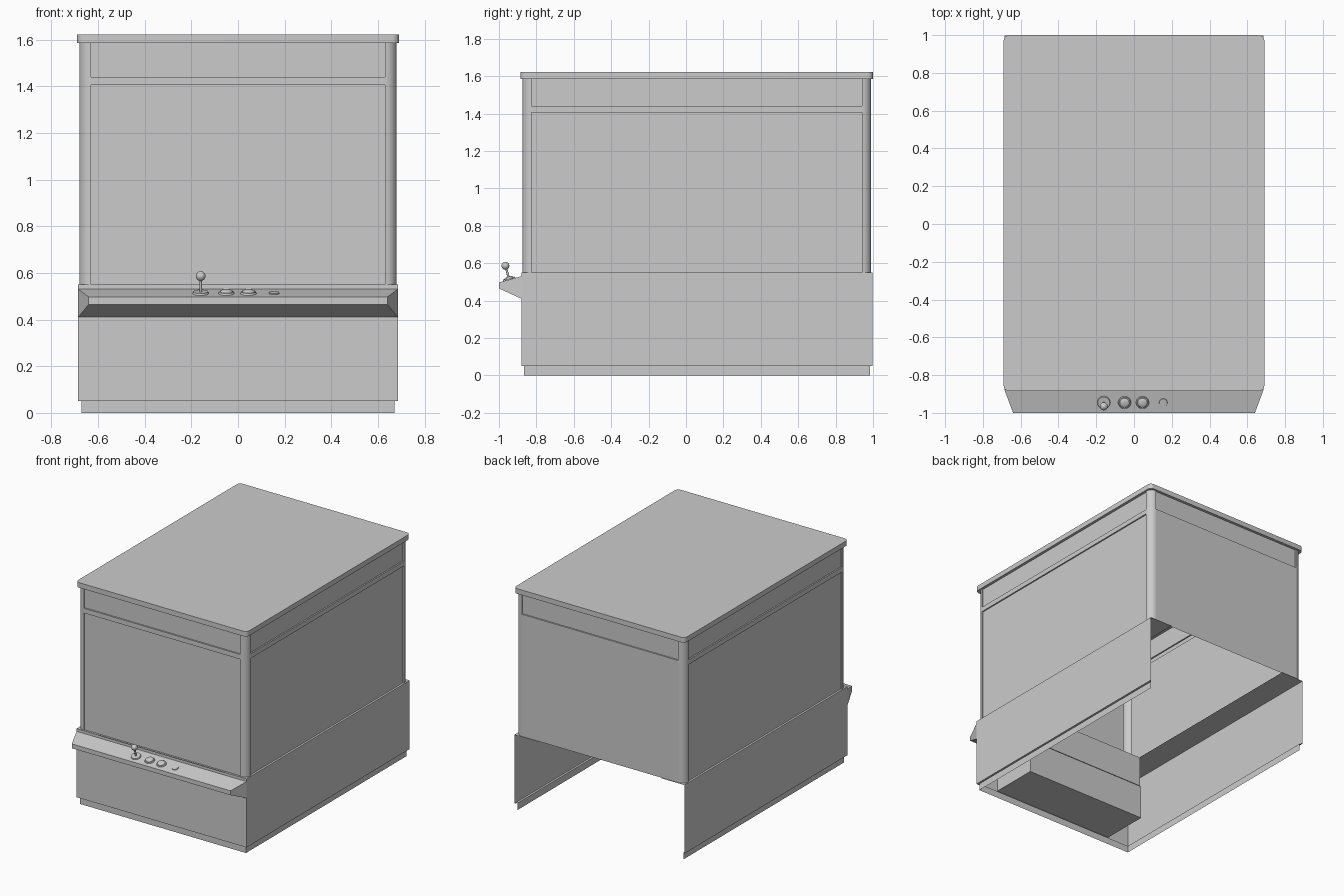
import bpy, math
from mathutils import Vector, Matrix

if "Cube" in bpy.data.objects:
    bpy.data.objects.remove(bpy.data.objects["Cube"])

Z_DECK, Z_TOP = 0.55, 1.585          # counter height, underside of the lid
HX, HY, CY, R = 0.68, 0.9325, 0.0575, 0.05   # upper cabinet half sizes, centre y, corner radius


def mesh_object(name, verts, faces, smooth=False):
    me = bpy.data.meshes.new(name)
    me.from_pydata([tuple(v) for v in verts], [], faces)
    me.update()
    ob = bpy.data.objects.new(name, me)
    bpy.context.collection.objects.link(ob)
    if smooth:
        smooth_object(ob)
    return ob


def smooth_object(ob):
    bpy.ops.object.select_all(action='DESELECT')
    ob.select_set(True)
    bpy.context.view_layer.objects.active = ob
    bpy.ops.object.shade_smooth_by_angle(angle=math.radians(35))


def strip(name, rows, smooth=False):
    """Skin a grid of points given as equal-length rows."""
    n = len(rows[0])
    faces = [(r * n + i, r * n + i + 1, (r + 1) * n + i + 1, (r + 1) * n + i)
             for r in range(len(rows) - 1) for i in range(n - 1)]
    return mesh_object(name, [p for row in rows for p in row], faces, smooth)


def box(name, x0, x1, y0, y1, z0, z1):
    bpy.ops.mesh.primitive_cube_add(size=1, location=((x0 + x1) / 2, (y0 + y1) / 2, (z0 + z1) / 2))
    ob = bpy.context.object
    ob.name = name
    ob.scale = (x1 - x0, y1 - y0, z1 - z0)
    return ob


# Base skirt with recessed plinth: a U-shaped sheet, open at the back
rows = []
for off, z in ((0.015, 0), (0.015, 0.05), (0, 0.05), (0, Z_DECK)):
    x, yf, yb = 0.685 - off, -0.88 + off, 0.998 - off
    rows.append([(-x, yb, z), (-x, yf, z), (x, yf, z), (x, yb, z)])
strip("base_skirt", rows)

# Counter ledges under the upper cabinet
for s, side in ((-1, "left"), (1, "right")):
    a, b = sorted((s * 0.685, s * 0.5))
    mesh_object("ledge_" + side, [(a, -0.88, Z_DECK), (b, -0.88, Z_DECK), (b, 0.998, Z_DECK), (a, 0.998, Z_DECK)],
                [(0, 1, 2, 3)])

# Inner housing behind the front of the base
box("inner_housing_lower", -0.5, 0.5, -0.875, -0.52, 0.06, 0.31)
box("inner_housing_upper", -0.5, 0.5, -0.875, -0.53, 0.32, 0.545)


# Rounded corner posts
for name, sx, sy in (("front_left", -1, -1), ("front_right", 1, -1), ("back_right", 1, 1), ("back_left", -1, 1)):
    arc = []
    for i in range(9):
        t = math.pi / 2 * i / 8
        arc.append((sx * (HX - R + R * math.cos(t)), CY + sy * (HY - R + R * math.sin(t))))
    if sx * sy < 0:
        arc.reverse()
    strip(name + "_post", [[(x, y, z) for x, y in arc] for z in (Z_DECK, Z_TOP)], smooth=True)


def wall(name, angle, half, dist, bands):
    """Upper wall made of horizontal bands; each band is (z0, z1, recess depth)."""
    rot = Matrix.Rotation(angle, 3, 'Z')
    verts, faces = [], []
    h = half - R
    for z0, z1, d in bands:
        corners = ((-h, z0), (h, z0), (h, z1), (-h, z1))
        k = len(verts)
        for depth in (0, d):
            for u, z in corners:
                verts.append(rot @ Vector((u, -dist + depth, z)) + Vector((0, CY, 0)))
        faces.append((k + 4, k + 5, k + 6, k + 7))
        if d:
            faces += [(k + i, k + (i + 1) % 4, k + 4 + (i + 1) % 4, k + 4 + i) for i in range(4)]
    mesh_object(name, verts, faces)


# Window walls and back wall with recessed header panels
WINDOW = ((Z_DECK, 1.405, 0.01), (1.405, 1.44, 0), (1.44, Z_TOP, 0.01))
BACK = ((Z_DECK, 1.44, 0), (1.44, Z_TOP, 0.01))
wall("front_window_wall", 0, HX, HY, WINDOW)
wall("right_window_wall", math.pi / 2, HY, HX, WINDOW)
wall("back_wall", math.pi, HX, HY, BACK)
wall("left_window_wall", -math.pi / 2, HY, HX, WINDOW)

# Lid with rounded corners
outline = []
for q, (sx, sy) in enumerate(((1, 1), (-1, 1), (-1, -1), (1, -1))):
    for i in range(7):
        t = math.pi / 2 * (q + i / 6)
        outline.append((sx * 0.66 + 0.03 * math.cos(t), 0.0575 + sy * 0.9125 + 0.03 * math.sin(t)))
n = len(outline)
faces = [(i, (i + 1) % n, n + (i + 1) % n, n + i) for i in range(n)]
faces += [tuple(range(n, 2 * n)), tuple(reversed(range(n)))]
mesh_object("lid", [(x, y, z) for z in (Z_TOP, 1.622) for x, y in outline], faces, smooth=True)

# Control panel: tapered wedge on the front
ring = []
for y, x, z0, z1 in ((-1.0, 0.64, 0.465, 0.497), (-0.88, 0.685, 0.41, 0.53)):
    ring += [(-x, y, z0), (x, y, z0), (x, y, z1), (-x, y, z1)]
mesh_object("control_panel", ring, [(0, 1, 2, 3), (7, 6, 5, 4)] +
            [(i, i + 4, (i + 1) % 4 + 4, (i + 1) % 4) for i in range(4)])

# Joystick and buttons stand square to the sloping panel
SLOPE = math.atan2(0.033, 0.12)
TILT = Matrix.Rotation(SLOPE, 3, 'X')


def on_panel(x, height):
    y = -0.945
    return Vector((x, y, 0.53 + (y + 0.88) * 0.275)) + TILT @ Vector((0, 0, height))


def disc(name, x, r1, r2, h0, h1):
    bpy.ops.mesh.primitive_cone_add(vertices=24, radius1=r1, radius2=r2, depth=h1 - h0,
                                    location=on_panel(x, (h0 + h1) / 2), rotation=(SLOPE, 0, 0))
    bpy.context.object.name = name
    smooth_object(bpy.context.object)


def ball(name, x, r, height, flat=1.0):
    bpy.ops.mesh.primitive_uv_sphere_add(segments=24, ring_count=12, radius=r,
                                         location=on_panel(x, height), rotation=(SLOPE, 0, 0))
    bpy.context.object.name = name
    bpy.context.object.scale.z = flat
    smooth_object(bpy.context.object)


disc("joystick_base", -0.16, 0.036, 0.032, -0.004, 0.008)
disc("joystick_shaft", -0.16, 0.006, 0.006, 0, 0.07)
ball("joystick_knob", -0.16, 0.021, 0.077)
for i, x in enumerate((-0.05, 0.045)):
    disc(f"button_rim_{i + 1}", x, 0.036, 0.031, -0.004, 0.008)
    ball(f"button_cap_{i + 1}", x, 0.026, 0.008, 0.35)
disc("small_button", 0.155, 0.023, 0.021, -0.006, 0.005)
